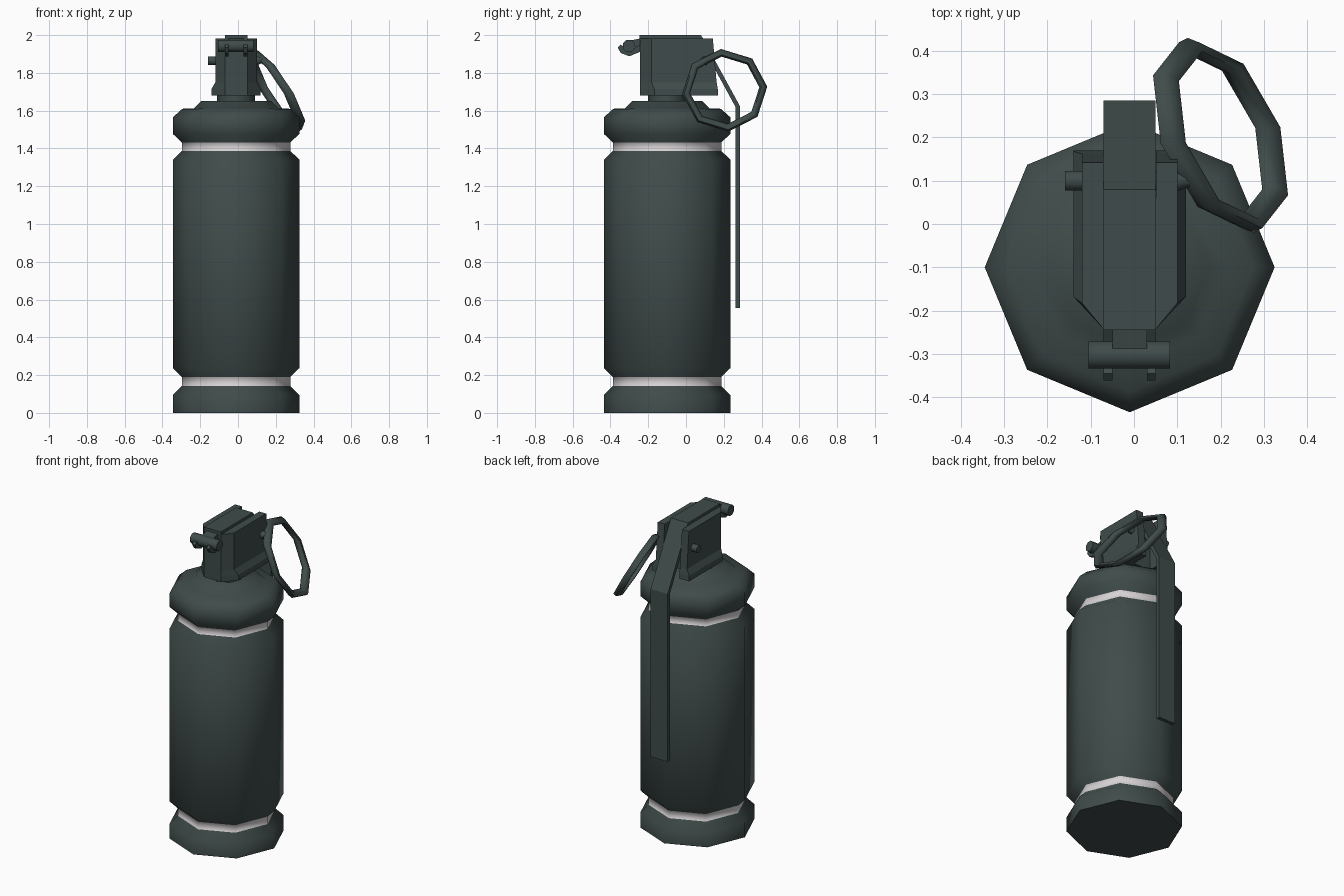
import bpy, bmesh, math
from mathutils import Vector

if "Cube" in bpy.data.objects:
    bpy.data.objects.remove(bpy.data.objects["Cube"])

CX, CY = -0.01, -0.10      # axis of the canister


def mat(name, rgb):
    m = bpy.data.materials.new(name)
    m.diffuse_color = (*rgb, 1)
    m.use_nodes = True
    m.node_tree.nodes["Principled BSDF"].inputs["Base Color"].default_value = m.diffuse_color
    return m


GREEN = mat("dark_green_grey", (0.050, 0.071, 0.069))
WHITE = mat("pale_band", (0.68, 0.65, 0.66))


def make(name, verts, faces, smooth=None):
    me = bpy.data.meshes.new(name)
    me.from_pydata([tuple(v) for v in verts], [], faces)
    bm = bmesh.new()
    bm.from_mesh(me)
    bmesh.ops.recalc_face_normals(bm, faces=bm.faces)
    bm.to_mesh(me)
    bm.free()
    me.materials.append(GREEN)
    ob = bpy.data.objects.new(name, me)
    bpy.context.collection.objects.link(ob)
    if smooth:
        bpy.ops.object.select_all(action='DESELECT')
        ob.select_set(True)
        bpy.context.view_layer.objects.active = ob
        bpy.ops.object.shade_smooth_by_angle(angle=math.radians(smooth))
    return ob


def loft(name, rings, closed=False, smooth=None):
    """Skin a list of equal-length vertex rings, capped or joined end to end."""
    n, m = len(rings[0]), len(rings)
    verts = [v for r in rings for v in r]
    faces = []
    for i in range(m if closed else m - 1):
        a, b = i * n, ((i + 1) % m) * n
        for j in range(n):
            k = (j + 1) % n
            faces.append((a + j, a + k, b + k, b + j))
    if not closed:
        faces += [tuple(range(n)), tuple(range((m - 1) * n, m * n))]
    return make(name, verts, faces, smooth)


def lathe(name, profile, smooth=50):
    rings = [[(CX + r * math.cos(k * math.pi / 4), CY + r * math.sin(k * math.pi / 4), z)
              for k in range(8)] for r, z in profile]
    return loft(name, rings, smooth=smooth)


def extrude_x(name, outline, x0, x1, smooth=None):
    return loft(name, [[(x, y, z) for y, z in outline] for x in (x0, x1)], smooth=smooth)


def octagon(cy, cz, r):
    return [(cy + r * math.cos((k + .5) * math.pi / 4), cz + r * math.sin((k + .5) * math.pi / 4))
            for k in range(8)]


# Canister: eight-sided body with two pale grooves
body = lathe("canister_body", [
    (.335, 0), (.335, .095), (.287, .142), (.287, .19), (.335, .237),
    (.335, 1.34), (.287, 1.387), (.287, 1.432), (.335, 1.477),
    (.335, 1.565), (.285, 1.61), (.225, 1.612), (.185, 1.652)])
body.data.materials.append(WHITE)
for p in body.data.polygons:
    if abs(p.center.z - .166) < .01 or abs(p.center.z - 1.41) < .01:
        p.material_index = 1

# Neck under the fuse head
lathe("neck", [(.1, 1.645), (.1, 1.69)])


# Fuse head: tapered front, rear slot for the lever, flared foot
def head_ring(z, half, back, nose):
    c = CX
    right = [(.06, -.243), (half, -.243 + nose), (half, back), (.061, back), (.061, .06)]
    pts = right + [(-x, y) for x, y in reversed(right)]
    return [(c + x, y, z) for x, y in pts]


loft("fuse_head", [head_ring(1.68, .13, .17, .075), head_ring(1.715, .13, .168, .075),
                   head_ring(1.75, .11, .162, .06), head_ring(1.983, .11, .142, .06)])

# Safety lever: bent strip over the head and down the back
extrude_x("safety_lever", [
    (-.245, 2.0), (.08, 2.0), (.285, 1.625), (.285, .555),
    (.262, .555), (.262, 1.62), (.068, 1.975), (-.245, 1.975)], -.07, .05)

# Front hinge: bar, tab and two hooks
extrude_x("hinge_bar", octagon(-.303, 1.943, .034), -.105, .083, smooth=50)
extrude_x("hinge_tab", [(-.23, 1.985), (-.31, 1.968), (-.31, 1.935), (-.23, 1.935)], -.05, .03)
for side in (-1, 1):
    x = CX + side * .05
    extrude_x("hinge_hook", [(-.235, 1.955), (-.235, 1.915), (-.30, 1.888), (-.345, 1.905),
                             (-.362, 1.935), (-.345, 1.95), (-.30, 1.915)],
              x - .01, x + .01)

# Safety pin through the head
loft("safety_pin", [[(x, y, z) for y, z in octagon(.1, 1.865, r)]
                    for x, r in ((-.16, .024), (.105, .024), (.135, .012))], smooth=50)

# Pull ring: tilted eight-sided hoop with a six-sided section
rings = []
for k in range(8):
    t = math.radians(5 + 45 * k)
    ring = []
    for j in range(6):
        s = j * math.pi / 3
        R = .205 + .021 * math.cos(s)
        dy, dz = R * math.cos(t), R * math.sin(t)
        ring.append(Vector((.2 - .56 * dz - .29 * dy + .027 * math.sin(s), .205 + dy, 1.708 + dz * .97)))
    rings.append(ring)
loft("pull_ring", rings, closed=True, smooth=65)
